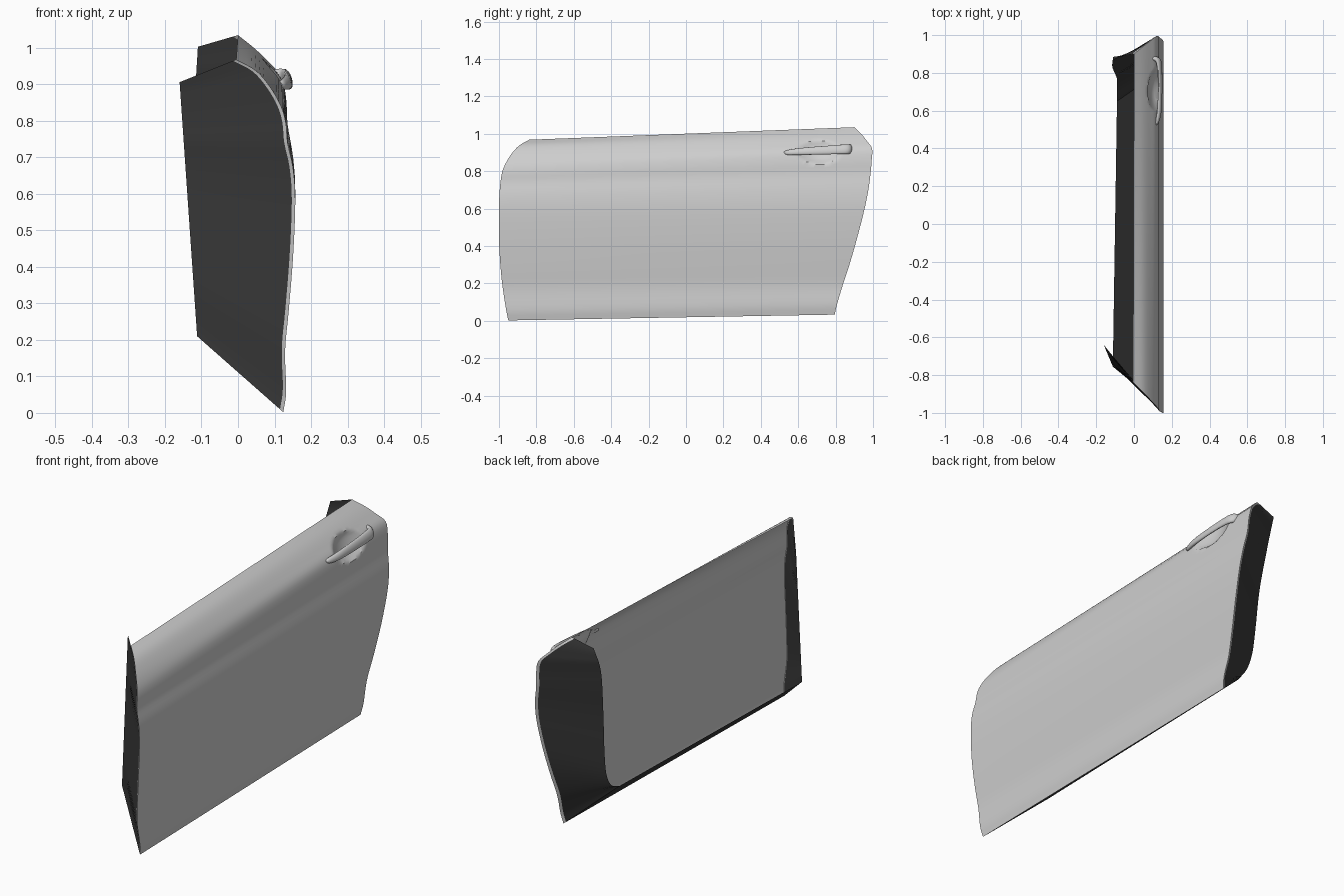
import bpy, bmesh, math
from mathutils import Vector as V

if "Cube" in bpy.data.objects:
    bpy.data.objects.remove(bpy.data.objects["Cube"])


def material(name, v):
    m = bpy.data.materials.new(name)
    m.diffuse_color = (v, v, v, 1)
    m.use_nodes = True
    m.node_tree.nodes["Principled BSDF"].inputs["Base Color"].default_value = m.diffuse_color
    return m


PAINT = material("grey_paint", 0.62)
DARK = material("dark_jamb", 0.045)


def catmull(pts, n):
    """Smooth curve through points, n steps per span."""
    pts = [V(p) for p in pts]
    ext = [2 * pts[0] - pts[1]] + pts + [2 * pts[-1] - pts[-2]]
    out = []
    for k in range(1, len(ext) - 2):
        p0, p1, p2, p3 = ext[k - 1:k + 3]
        for s in range(n):
            t = s / n
            out.append(0.5 * (2 * p1 + (p2 - p0) * t + (2 * p0 - 5 * p1 + 4 * p2 - p3) * t * t
                              + (3 * p1 - p0 - 3 * p2 + p3) * t ** 3))
    return out + [pts[-1]]


def loft(name, rows, mat, closed=False, caps=False, angle=35):
    """Grid surface through equally long rows of points."""
    bm = bmesh.new()
    vs = [[bm.verts.new(p) for p in r] for r in rows]
    n = len(rows[0])
    for a, b in zip(vs, vs[1:]):
        for j in range(n if closed else n - 1):
            k = (j + 1) % n
            bm.faces.new((a[j], a[k], b[k], b[j]))
    if caps:
        bm.faces.new(vs[0][::-1])
        bm.faces.new(vs[-1])
        bmesh.ops.recalc_face_normals(bm, faces=bm.faces)
    me = bpy.data.meshes.new(name)
    bm.to_mesh(me)
    bm.free()
    me.materials.append(mat)
    ob = bpy.data.objects.new(name, me)
    bpy.context.collection.objects.link(ob)
    bpy.context.view_layer.objects.active = ob
    ob.select_set(True)
    bpy.ops.object.shade_smooth_by_angle(angle=math.radians(angle))
    ob.select_set(False)
    return ob


# Front and rear edges of the outer skin, bottom to top
front = catmull([(.124, -.95, .002), (.132, -.962, .06), (.129, -.979, .17), (.139, -.991, .28),
                 (.151, -1, .43), (.157, -1, .58), (.151, -.998, .67), (.136, -.992, .74),
                 (.131, -.983, .795), (.118, -.965, .84), (.09, -.935, .89),
                 (.05, -.892, .937), (-.005, -.838, .968)], 4)
rear = catmull([(.12, .795, .033), (.128, .808, .09), (.125, .838, .19), (.137, .877, .31),
                (.15, .917, .45), (.157, .955, .6), (.151, .975, .7), (.136, .987, .79),
                (.132, .993, .86), (.119, .995, .92), (.085, .968, .96),
                (.046, .938, .998), (0, .9, 1.035)], 4)

# Outer skin: ruled between the edges, with a finger cup pressed in
COLS = 180
skin = []
for a, b in zip(front, rear):
    row = []
    for j in range(COLS + 1):
        p = a.lerp(b, j / COLS)
        r2 = ((p.y - .71) / .12) ** 2 + ((p.z - .902) / .062) ** 2
        if r2 < 1:
            p += V((-.035, 0, -.012)) * (1 - r2)
        row.append(p)
    skin.append(row)
loft("outer_skin", skin, PAINT)

# Inner edge of the jambs
in_front = [V((-.112, -.755, .21)), V((-.16, -.64, .906))]
in_rear = catmull([(-.09, .65, .222), (-.089, .715, .25), (-.089, .755, .32), (-.092, .775, .45),
                   (-.1, .795, .65), (-.115, .835, .87), (-.11, .885, 1.003)], 8)


def at(pts, f):
    f = min(max(f, 0), 1) * (len(pts) - 1)
    i = min(int(f), len(pts) - 2)
    return pts[i].lerp(pts[i + 1], f - i)


def frac(p, edge):
    return (p.z - edge[0].z) / (edge[-1].z - edge[0].z)


outer, inner = [], []
for p in reversed(front):
    outer.append(p)
    inner.append(at(in_front, frac(p, front)))
for k in range(1, 24):
    outer.append(front[0].lerp(rear[0], k / 24))
    inner.append(in_front[0].lerp(in_rear[0], k / 24))
for p in rear:
    outer.append(p)
    inner.append(at(in_rear, frac(p, rear)))

# Folded paint hem, then the dark jamb around three sides
hem = [a + (b - a).normalized() * .014 for a, b in zip(outer, inner)]
loft("skin_hem", [hem[::-1], outer[::-1]][::-1], PAINT)
loft("door_jamb", [hem[::-1], inner[::-1]], DARK)

# Pull handle: elliptical sections along a bowed path (x, y, z, half height, half thickness)
path = [(.116, .527, .899, .006, .005), (.124, .545, .900, .014, .009), (.134, .60, .904, .019, .011),
        (.138, .68, .909, .022, .010), (.138, .76, .913, .024, .010), (.136, .82, .916, .026, .011),
        (.130, .86, .917, .027, .013), (.114, .874, .918, .026, .014), (.085, .877, .919, .025, .014)]
centres = catmull([p[:3] for p in path], 4)
sizes = catmull([(p[3], p[4], 0) for p in path], 4)
up = V((-.3, 0, .95)).normalized()
rings = []
for i, (c, s) in enumerate(zip(centres, sizes)):
    tan = (centres[min(i + 1, len(centres) - 1)] - centres[max(i - 1, 0)]).normalized()
    side = tan.cross(up).normalized()
    rings.append([c + up * s.x * math.sin(q * math.pi / 8) + side * s.y * math.cos(q * math.pi / 8)
                  for q in range(16)])
loft("pull_handle", rings, PAINT, closed=True, caps=True, angle=50)
